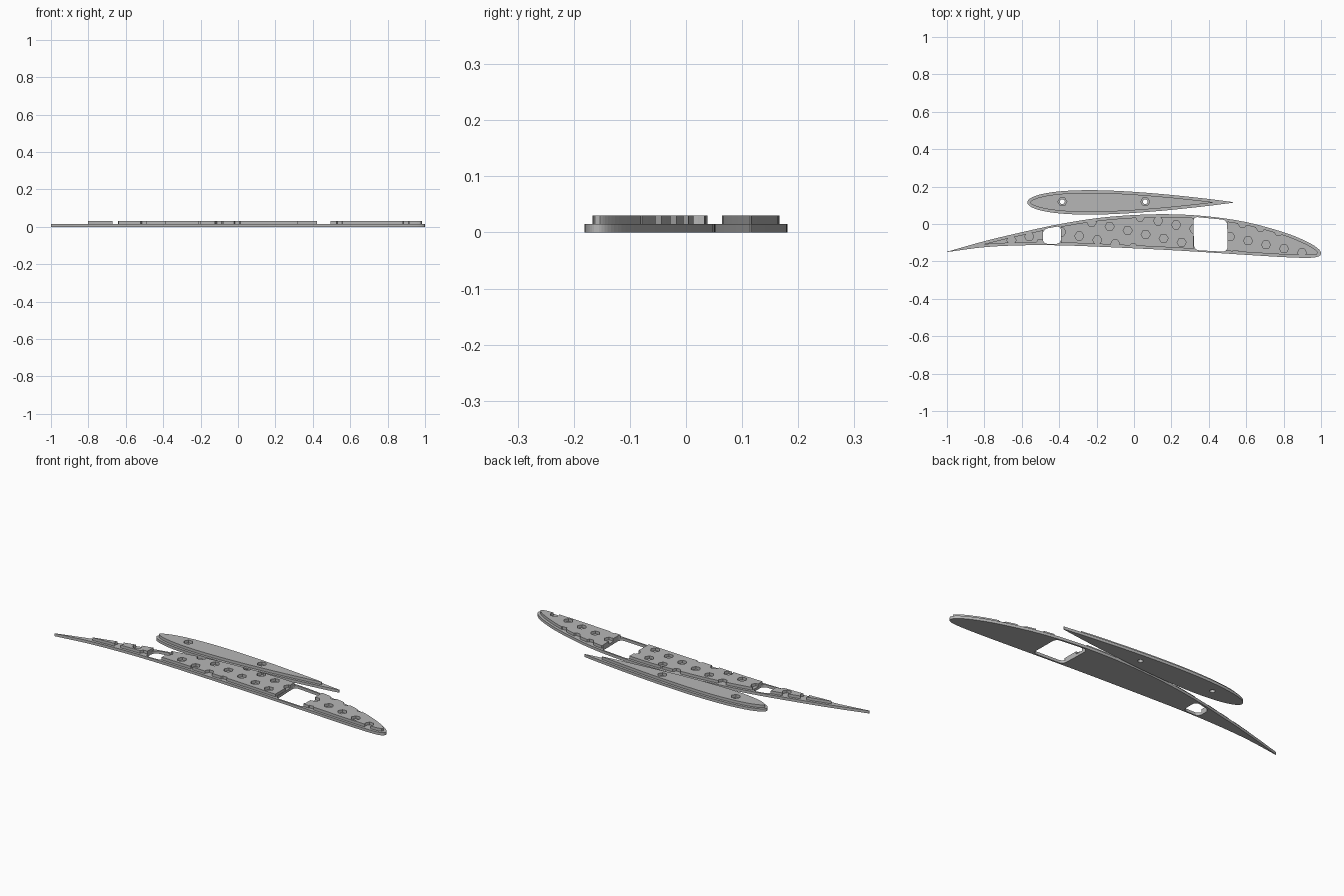
import bpy, bmesh, math
from mathutils import Vector
from mathutils.geometry import intersect_point_line

if "Cube" in bpy.data.objects:
    bpy.data.objects.remove(bpy.data.objects["Cube"])

T = 0.015       # thickness of each layer
INSET = 0.014   # step between the plate edge and the raised layer

grey = bpy.data.materials.new("grey plastic")
grey.diffuse_color = (0.47, 0.47, 0.47, 1)
grey.use_nodes = True
grey.node_tree.nodes["Principled BSDF"].inputs["Base Color"].default_value = grey.diffuse_color


def add_prism(bm, pts, z0, z1):
    """Extrude a closed outline from z0 up to z1."""
    low = [bm.verts.new((x, y, z0)) for x, y in pts]
    high = [bm.verts.new((x, y, z1)) for x, y in pts]
    n = len(pts)
    bm.faces.new(low)
    bm.faces.new(high)
    sides = [bm.faces.new((low[i], low[(i + 1) % n], high[(i + 1) % n], high[i]))
             for i in range(n)]
    return [f.edges[1] for f in sides]


def make(name, outlines, z0, z1, round_corners=0):
    bm = bmesh.new()
    for pts in outlines:
        edges = add_prism(bm, pts, z0, z1)
        if round_corners:
            bmesh.ops.bevel(bm, geom=edges, offset=round_corners, segments=5,
                            affect='EDGES', profile=0.5)
    bmesh.ops.recalc_face_normals(bm, faces=bm.faces)
    mesh = bpy.data.meshes.new(name)
    bm.to_mesh(mesh)
    bm.free()
    mesh.materials.append(grey)
    obj = bpy.data.objects.new(name, mesh)
    bpy.context.collection.objects.link(obj)
    return obj


def cut(obj, *cutters):
    bpy.context.view_layer.objects.active = obj
    for c in cutters:
        m = obj.modifiers.new("cut", 'BOOLEAN')
        m.operation, m.solver, m.object = 'DIFFERENCE', 'EXACT', c
        bpy.ops.object.modifier_apply(modifier=m.name)


def circle(cx, cy, r, n, turn=0.0):
    return [(cx + r * math.cos(turn + 2 * math.pi * i / n),
             cy + r * math.sin(turn + 2 * math.pi * i / n)) for i in range(n)]


def smooth_path(pts, steps=5):
    """Catmull-Rom curve through an open list of points."""
    p = [Vector(q) for q in pts]
    p = [2 * p[0] - p[1]] + p + [2 * p[-1] - p[-2]]
    out = []
    for i in range(1, len(p) - 2):
        a, b, c, d = p[i - 1:i + 3]
        for k in range(steps):
            t = k / steps
            out.append(0.5 * (2 * b + (c - a) * t + (2 * a - 5 * b + 4 * c - d) * t * t
                              + (3 * b - a - 3 * c + d) * t ** 3))
    return out + [p[-2]]


def edge_distance(q, pts):
    best = 9.0
    for a, b in zip(pts, pts[1:] + pts[:1]):
        hit, f = intersect_point_line(q, a, b)
        hit = a if f < 0 else b if f > 1 else Vector(hit[:2])
        best = min(best, (q - hit).length)
    return best


def inset(pts, d):
    """Offset a clockwise outline inwards, dropping points that cross over."""
    out = []
    for i, p in enumerate(pts):
        t = (pts[(i + 1) % len(pts)] - pts[i - 1]).normalized()
        q = p + Vector((t.y, -t.x)) * d
        if edge_distance(q, pts) > d * 0.96:
            out.append(q)
    return out


# Cambered rib outline: tail, over the top to the nose, back along the underside
rib_pts = [(-1, -0.148), (-0.8, -0.092), (-0.6, -0.044), (-0.4, -0.001), (-0.2, 0.031),
           (0, 0.048), (0.2, 0.052), (0.4, 0.040), (0.6, 0.010), (0.8, -0.044),
           (0.92, -0.092), (0.98, -0.128), (1.0, -0.155), (0.985, -0.174), (0.93, -0.181),
           (0.8, -0.177), (0.6, -0.165), (0.4, -0.152), (0.2, -0.140), (0, -0.130),
           (-0.2, -0.121), (-0.4, -0.114), (-0.6, -0.114), (-0.8, -0.124), (-1, -0.150)]
rib = smooth_path(rib_pts)

# Symmetric fin outline from a thickness formula
LEN, NOSE, MID = 1.10, -0.57, 0.1155
half = []
for i in range(41):
    u = (1 - math.cos(math.pi * i / 40)) / 2
    h = 0.6 * (0.2969 * u ** 0.5 - 0.126 * u - 0.3516 * u ** 2 + 0.2843 * u ** 3 - 0.1015 * u ** 4)
    half.append((NOSE + LEN * u, h * LEN * 0.99))
fin = [Vector((x, MID + h)) for x, h in half]
fin += [Vector((x, MID - h)) for x, h in reversed(half[1:])]

# Spar windows
windows = make("window_cutter", [
    [(-0.487, -0.028), (-0.39, -0.010), (-0.39, -0.106), (-0.487, -0.106)],
    [(0.316, 0.039), (0.498, 0.021), (0.500, -0.149), (0.322, -0.139)]],
    -0.02, 0.05, round_corners=0.025)
window_gaps = make("gap_cutter", [
    [(x0, -0.3), (x1, -0.3), (x1, 0.3), (x0, 0.3)]
    for x0, x1 in ((-0.487, -0.39), (0.318, 0.495))], 0.008, 0.05)

# Tilted lattice of hexagonal pockets, with a few single ones near the tail
PITCH, TILT, R = 0.0985, math.radians(-12.5), 0.0245
a = Vector((math.cos(TILT), math.sin(TILT))) * PITCH
b = Vector((math.cos(TILT + math.pi / 3), math.sin(TILT + math.pi / 3))) * PITCH
centres = [Vector((-0.13, -0.013)) + i * a + j * b
           for i in range(-14, 16) for j in range(-9, 10)]
centres = [c for c in centres if -0.40 < c.x < 1.0 and -0.2 < c.y < 0.07]
centres += [Vector(c) for c in ((-0.56, -0.067), (-0.655, -0.087), (-0.5, -0.105))]
pockets = make("pocket_cutter", [circle(c.x, c.y, R, 6) for c in centres], 0.008, 0.05)

# Rib: flat plate and raised pocketed layer
rib_plate = make("rib_plate", [rib], 0, T)
cut(rib_plate, windows)
rib_layer = make("rib_raised_layer", [inset(rib, INSET)], T, 2 * T)
cut(rib_layer, windows, window_gaps, pockets)

# Fin: flat plate and raised layer, with two stepped screw holes
holes = ((-0.383, 0.119), (0.06, 0.119))
bores = make("bore_cutter", [circle(x, y, 0.013, 20) for x, y in holes], -0.02, 0.05)
seats = make("seat_cutter", [circle(x, y, 0.024, 6) for x, y in holes], 0.008, 0.05)
fin_plate = make("fin_plate", [fin], 0, T)
cut(fin_plate, bores)
fin_layer = make("fin_raised_layer", [inset(fin, INSET)], T, 2 * T)
cut(fin_layer, seats)

# Remove the cutters, leaving the finished parts
for c in (windows, window_gaps, pockets, bores, seats):
    bpy.data.objects.remove(c)
